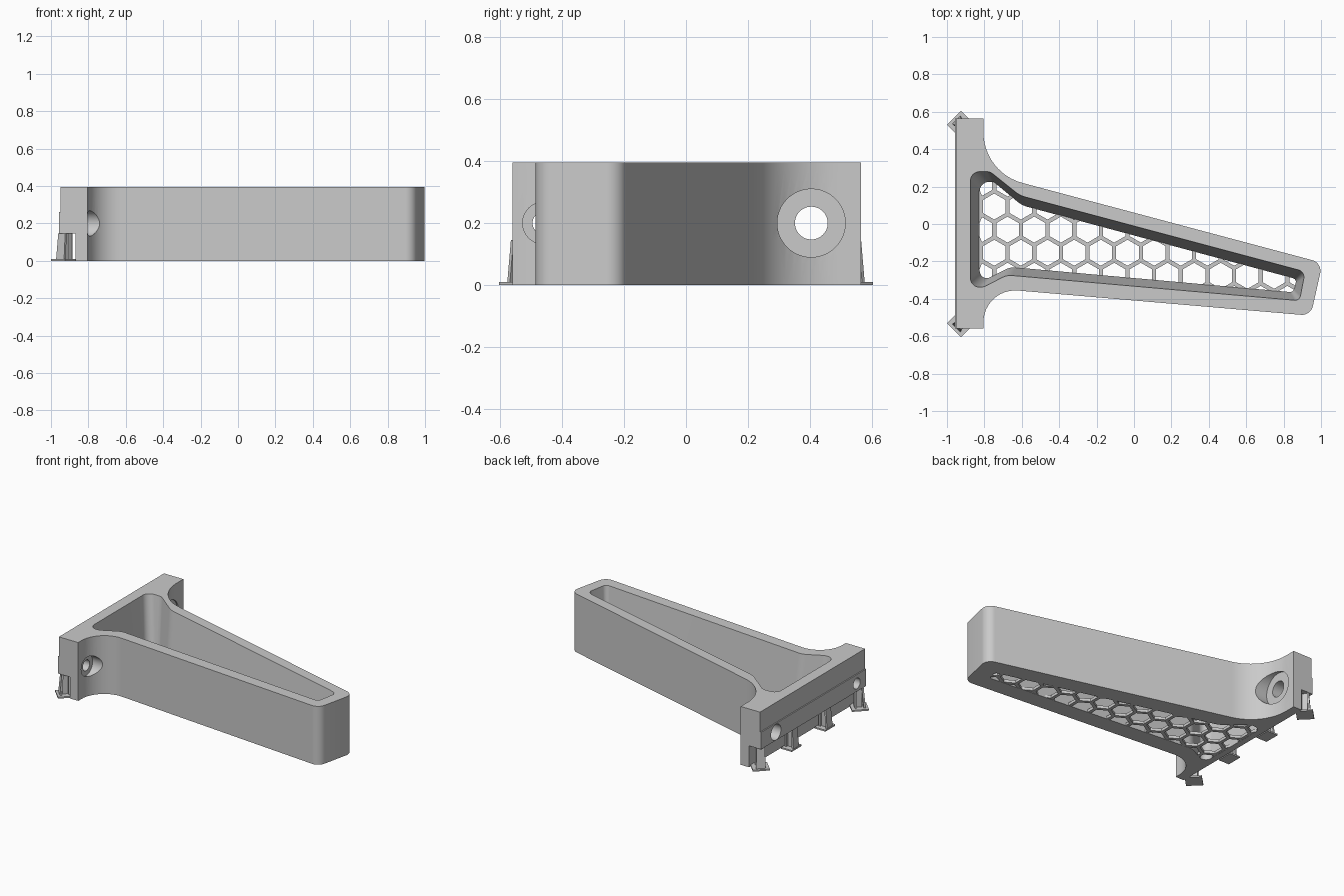
import bpy, bmesh, math
from mathutils import Vector, Matrix

if "Cube" in bpy.data.objects:
    bpy.data.objects.remove(bpy.data.objects["Cube"], do_unlink=True)

shade = (0.59, 0.59, 0.59, 1)
grey = bpy.data.materials.new("plain_grey")
grey.use_nodes = True
grey.diffuse_color = shade
grey.node_tree.nodes["Principled BSDF"].inputs["Base Color"].default_value = shade


def rounded(corners, steps=12):
    """Closed outline from (x, y, radius) corners, each replaced by a tangent arc."""
    out = []
    for i, (x, y, r) in enumerate(corners):
        p = Vector((x, y))
        if r == 0:
            out.append(p)
            continue
        a = (Vector(corners[i - 1][:2]) - p).normalized()
        b = (Vector(corners[(i + 1) % len(corners)][:2]) - p).normalized()
        half = a.angle(b) / 2
        centre = p + (a + b).normalized() * r / math.sin(half)
        start = p + a * r / math.tan(half) - centre
        end = p + b * r / math.tan(half) - centre
        sweep = math.atan2(start.x * end.y - start.y * end.x, start.dot(end))
        for k in range(steps + 1):
            t = sweep * k / steps
            c, s = math.cos(t), math.sin(t)
            out.append(centre + Vector((start.x * c - start.y * s, start.x * s + start.y * c)))
    return out


def wall(bm, low, high, z0, z1):
    """Open band between two outlines with matching point counts."""
    a = [bm.verts.new((p[0], p[1], z0)) for p in low]
    b = [bm.verts.new((p[0], p[1], z1)) for p in high]
    for i in range(len(a)):
        j = (i + 1) % len(a)
        bm.faces.new((a[i], a[j], b[j], b[i]))
    return a, b


def loft(bm, low, high, z0, z1):
    a, b = wall(bm, low, high, z0, z1)
    bm.faces.new(a[::-1])
    bm.faces.new(b)


def finish(bm, name):
    bm.normal_update()
    bmesh.ops.recalc_face_normals(bm, faces=bm.faces)
    if bm.calc_volume(signed=True) < 0:
        bmesh.ops.reverse_faces(bm, faces=bm.faces)
    mesh = bpy.data.meshes.new(name)
    bm.to_mesh(mesh)
    bm.free()
    mesh.materials.append(grey)
    obj = bpy.data.objects.new(name, mesh)
    bpy.context.collection.objects.link(obj)
    return obj


def rect(x0, x1, y0, y1):
    return [(x0, y0), (x1, y0), (x1, y1), (x0, y1)]


def volume(mesh):
    bm = bmesh.new()
    bm.from_mesh(mesh)
    v = bm.calc_volume(signed=True)
    bm.free()
    return v


def drill(obj, x0, x1, y, r):
    """Cut a round hole along x, taking the first solver that gives a sound solid."""
    bm = bmesh.new()
    turn = Matrix.Translation(((x0 + x1) / 2, y, 0.2)) @ Matrix.Rotation(math.pi / 2, 4, 'Y')
    bmesh.ops.create_cone(bm, cap_ends=True, segments=48, radius1=r, radius2=r,
                          depth=x1 - x0, matrix=turn)
    bit = finish(bm, "hole_cutter")
    bit.hide_render = True
    before = volume(obj.data)
    for solver in ('MANIFOLD', 'EXACT', 'FLOAT'):
        mod = obj.modifiers.new("hole", 'BOOLEAN')
        mod.operation, mod.solver, mod.object = 'DIFFERENCE', solver, bit
        bpy.context.view_layer.update()
        graph = bpy.context.evaluated_depsgraph_get()
        mesh = bpy.data.meshes.new_from_object(obj.evaluated_get(graph))
        obj.modifiers.clear()
        if before * 0.5 < volume(mesh) < before * 0.99999:
            obj.data = mesh
            break
    bpy.data.objects.remove(bit, do_unlink=True)


def smooth(obj):
    bpy.ops.object.select_all(action='DESELECT')
    obj.select_set(True)
    bpy.context.view_layer.objects.active = obj
    bpy.ops.object.shade_smooth_by_angle(angle=math.radians(25))


# Outlines: wall flange flowing into a tapering arm, and the drafted pocket
REAR, FACE, STEP, TOP = -0.95, -0.868, 0.145, 0.395
arm = [(FACE, -0.56, 0), (-0.805, -0.56, 0), (-0.805, -0.34, 0.17), (0.945, -0.49, 0.06),
       (1.008, -0.208, 0.06), (-0.805, 0.275, 0.28), (-0.805, 0.565, 0), (FACE, 0.565, 0)]
lower = rounded(arm)
upper = rounded([(REAR, -0.56, 0)] + arm + [(REAR, 0.565, 0)])
pocket_top = rounded([(-0.875, -0.345, 0.05), (-0.80, -0.335, 0.05), (-0.68, -0.273, 0.1),
                      (0.885, -0.41, 0.03), (0.915, -0.255, 0.04), (-0.61, 0.152, 0.15),
                      (-0.77, 0.28, 0.05), (-0.875, 0.28, 0.05)])
pocket_low = rounded([(-0.825, -0.30, 0.04), (-0.78, -0.29, 0.04), (-0.66, -0.23, 0.1),
                      (0.85, -0.365, 0.02), (0.87, -0.295, 0.02), (-0.60, 0.10, 0.15),
                      (-0.75, 0.225, 0.05), (-0.825, 0.225, 0.05)])

# Bracket body, with the rear foot of the flange stepped back
bm = bmesh.new()
wall(bm, lower, lower, 0, STEP)
wall(bm, upper, upper, STEP, TOP)
wall(bm, pocket_low, pocket_top, 0, TOP)
bm.faces.new([bm.verts.new((x, y, STEP)) for x, y in rect(REAR, FACE, -0.56, 0.565)])
bmesh.ops.remove_doubles(bm, verts=bm.verts, dist=0.00001)
for z in (0, TOP):
    rim = [e for e in bm.edges if all(abs(v.co.z - z) < 0.0001 for v in e.verts)]
    bmesh.ops.triangle_fill(bm, use_beauty=True, edges=rim)
body = finish(bm, "bracket_body")

# Raised strip on the rear face
bm = bmesh.new()
band = rect(-0.958, -0.949, -0.56, 0.565)
loft(bm, band, band, STEP, 0.26)
strip = finish(bm, "rear_strip")

# Counterbored screw holes
for y, r, head in ((0.405, 0.053, 0.11), (-0.46, 0.036, 0.068)):
    drill(body, -1.1, -0.75, y, r)
    drill(body, -0.815, -0.5, y, head)
    drill(strip, -1.1, -0.75, y, r)
smooth(body)
smooth(strip)


def inside(p, outline):
    hit = False
    for i, b in enumerate(outline):
        a = outline[i - 1]
        if (a.y > p.y) != (b.y > p.y) and p.x < a.x + (b.x - a.x) * (p.y - a.y) / (b.y - a.y):
            hit = not hit
    return hit


# Honeycomb floor made of bars that run into the pocket walls
pitch, bar = 0.1425, 0.011
bm = bmesh.new()
for row in range(-3, 4):
    cy = -0.03 + row * pitch * math.sqrt(3) / 2
    for col in range(-7, 9):
        cx = -0.106 + (col + (row % 2) / 2) * pitch
        tips = [Vector((cx + pitch / math.sqrt(3) * math.sin(k * math.pi / 3),
                        cy + pitch / math.sqrt(3) * math.cos(k * math.pi / 3))) for k in range(4)]
        for p, q in zip(tips, tips[1:]):
            if not any(inside(s, pocket_low) for s in (p, q, (p + q) / 2)):
                continue
            p.x, q.x = max(p.x, -0.835), max(q.x, -0.835)
            d = (q - p).normalized() * bar
            n = Vector((-d.y, d.x))
            d *= 0.55
            box = [p - d - n, q + d - n, q + d + n, p - d + n]
            loft(bm, box, box, 0.001, 0.02)
finish(bm, "honeycomb_floor")


# Small support feet: base pad, web and flared outer plate
def support(name, x, y, angle, pad):
    bm = bmesh.new()
    base = rect(-pad, pad, -0.053, 0.053)
    loft(bm, base, base, 0, 0.01)
    web = rect(-0.018, 0.025, -0.012, 0.012)
    loft(bm, web, web, 0.01, STEP)
    loft(bm, rect(-0.037, -0.025, -0.03, 0.03), rect(-0.025, -0.013, -0.026, 0.026), 0.01, STEP)
    inner = rect(0.018, 0.03, -0.026, 0.026)
    loft(bm, inner, inner, 0.01, STEP)
    foot = finish(bm, name)
    foot.location = (x, y, 0)
    foot.rotation_euler.z = angle


for side, label in ((1, "left"), (-1, "right")):
    support(label + "_corner_support", -0.925, side * 0.53, -side * math.pi / 4, 0.053)
    support(label + "_middle_support", -0.915, side * 0.18, 0, 0.04)
